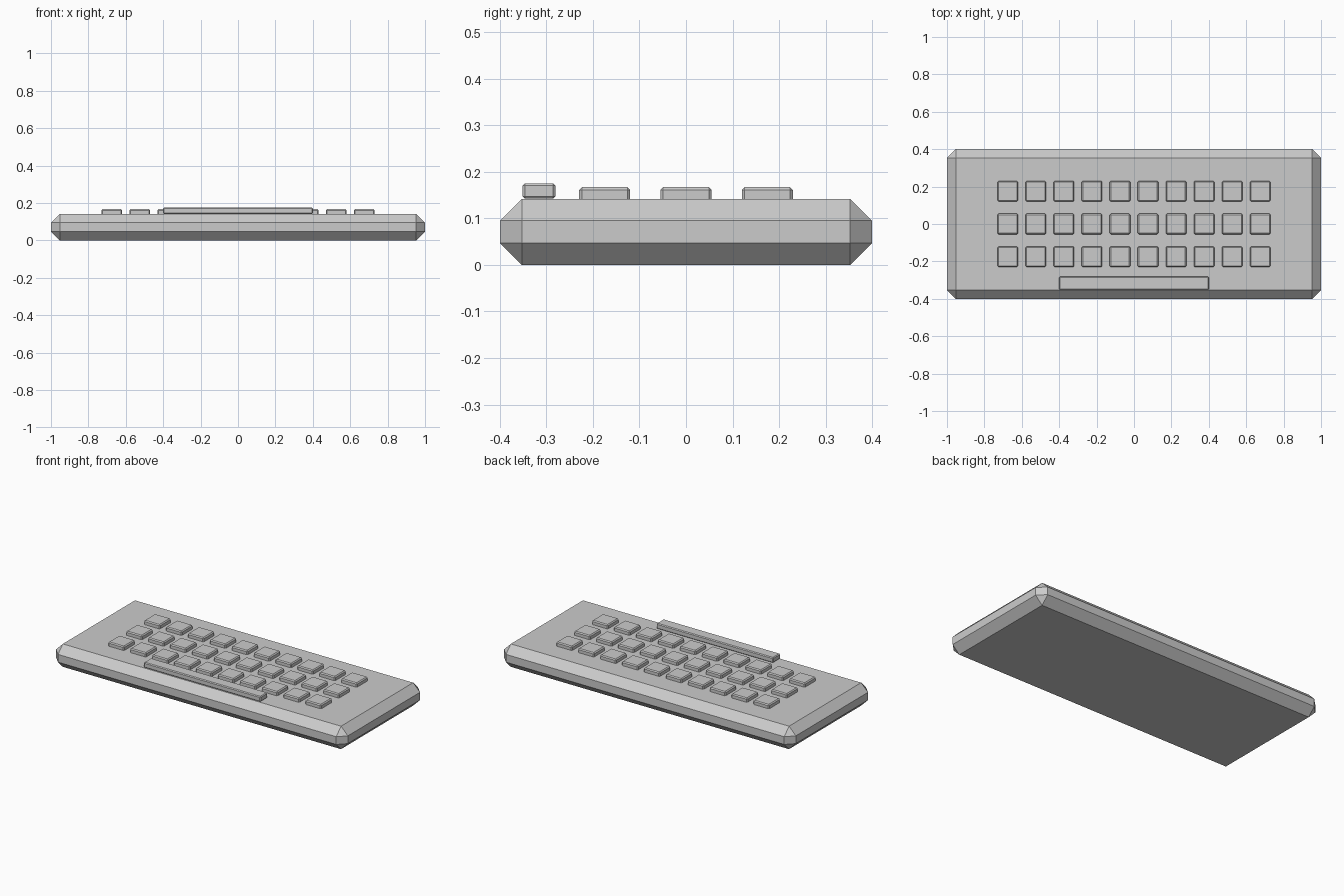
import bpy
import bmesh

# Remove the default object
cube = bpy.data.objects.get("Cube")
if cube:
    bpy.data.objects.remove(cube, do_unlink=True)

# Single grey plastic
grey = bpy.data.materials.new("grey_plastic")
grey.use_nodes = True
colour = (0.6, 0.6, 0.6, 1)
grey.diffuse_color = colour
grey.node_tree.nodes["Principled BSDF"].inputs["Base Color"].default_value = colour


def chamfered_box(name, centre, size, chamfer):
    """Flat-shaded box with every edge cut by one flat chamfer."""
    bm = bmesh.new()
    bmesh.ops.create_cube(bm, size=1)
    bmesh.ops.scale(bm, vec=size, verts=bm.verts)
    bmesh.ops.bevel(bm, geom=bm.edges[:], offset=chamfer, segments=1,
                    affect='EDGES', clamp_overlap=True)
    mesh = bpy.data.meshes.new(name)
    bm.to_mesh(mesh)
    bm.free()
    mesh.materials.append(grey)
    obj = bpy.data.objects.new(name, mesh)
    obj.location = centre
    bpy.context.collection.objects.link(obj)
    return obj


# Keyboard case
chamfered_box("case", (0, 0, 0.071), (2, 0.8, 0.142), 0.047)

# Three rows of ten square keys, sunk slightly into the case
for row in range(3):
    for col in range(10):
        chamfered_box(f"key_{row + 1}_{col + 1}",
                      (-0.675 + 0.15 * col, 0.175 * (row - 1), 0.147),
                      (0.11, 0.11, 0.04), 0.006)

# Space bar along the front edge
chamfered_box("space_bar", (0, -0.316, 0.159), (0.8, 0.071, 0.033), 0.005)
